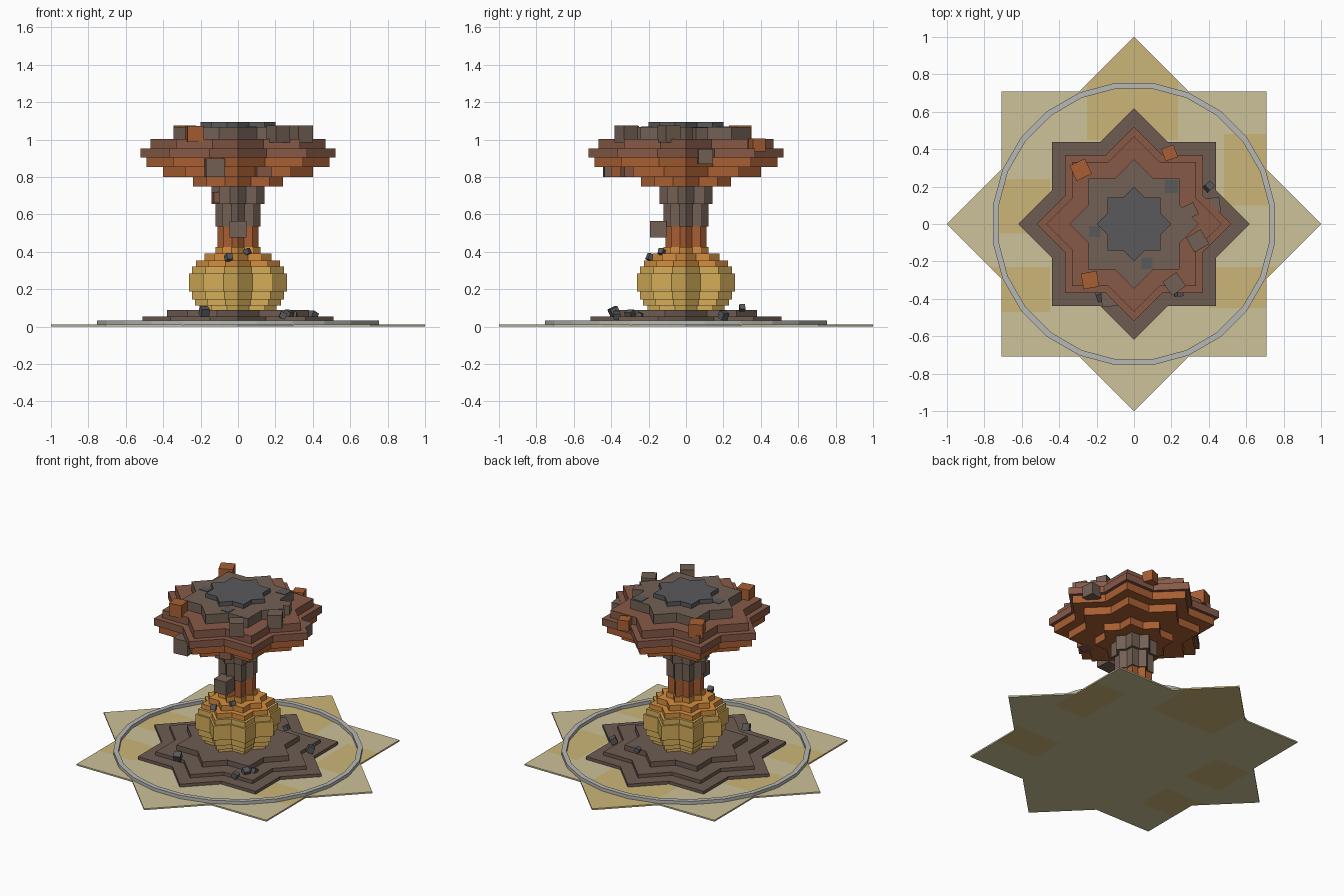
import bpy, bmesh, math
from mathutils import Vector, Matrix

cube = bpy.data.objects.get("Cube")
if cube:
    bpy.data.objects.remove(cube, do_unlink=True)


def material(name, srgb):
    col = [c / 12.92 if c <= 0.04045 else ((c + 0.055) / 1.055) ** 2.4 for c in srgb] + [1.0]
    m = bpy.data.materials.new(name)
    m.use_nodes = True
    m.diffuse_color = col
    bsdf = next(n for n in m.node_tree.nodes if n.type == 'BSDF_PRINCIPLED')
    bsdf.inputs["Base Color"].default_value = col
    bsdf.inputs["Roughness"].default_value = 0.9
    return m


SAND = material("pale sand", (0.80, 0.76, 0.60))
OCHRE = material("ochre sand", (0.80, 0.71, 0.47))
RING = material("ring grey", (0.72, 0.72, 0.71))
DIRT = material("dirt brown", (0.43, 0.36, 0.32))
GOLD = material("fire gold", (0.84, 0.68, 0.35))
AMBER = material("fire amber", (0.84, 0.56, 0.25))
RUST = material("rust orange", (0.66, 0.37, 0.20))
RED = material("red brown", (0.53, 0.35, 0.28))
SMOKE = material("smoke brown", (0.45, 0.38, 0.33))
COAL = material("charcoal grey", (0.35, 0.35, 0.36))


def finish(name, bm, *mats):
    bmesh.ops.recalc_face_normals(bm, faces=bm.faces)
    me = bpy.data.meshes.new(name)
    bm.to_mesh(me)
    bm.free()
    for m in mats:
        me.materials.append(m)
    ob = bpy.data.objects.new(name, me)
    bpy.context.collection.objects.link(ob)
    return ob


def add_star(bm, r, z0, z1):
    """Eight-pointed star prism: the outline of two crossed squares."""
    inner = r * math.cos(math.pi / 4) / math.cos(math.pi / 8)
    vs = []
    for i in range(16):
        d = inner if i % 2 else r
        a = i * math.pi / 8
        vs.append(bm.verts.new((d * math.cos(a), d * math.sin(a), z0)))
    face = bm.faces.new(vs)
    ext = bmesh.ops.extrude_face_region(bm, geom=[face], use_keep_orig=True)
    top = [g for g in ext["geom"] if isinstance(g, bmesh.types.BMVert)]
    bmesh.ops.translate(bm, verts=top, vec=(0, 0, z1 - z0))


def star_stack(name, mat, layers):
    bm = bmesh.new()
    for r, z0, z1 in layers:
        add_star(bm, r, z0, z1)
    return finish(name, bm, mat)


def block(name, mat, loc, size, turn=0, tilt=0):
    bm = bmesh.new()
    rot = Matrix.Rotation(math.radians(turn), 4, 'Z') @ Matrix.Rotation(math.radians(tilt), 4, 'X')
    size = size if isinstance(size, tuple) else (size,) * 3
    bmesh.ops.create_cube(bm, size=1, matrix=Matrix.Translation(loc) @ rot @ Matrix.Diagonal((*size, 1)))
    return finish(name, bm, mat)


# Ground star with ochre patches cut into it
patches = [(-0.25, 0.235, 0.45, 1.0), (-0.72, -0.45, -0.05, 0.24), (-0.80, -0.45, -0.47, -0.23),
           (0.48, 0.72, 0.10, 0.48), (0.40, 0.76, -0.45, -0.23)]
bm = bmesh.new()
add_star(bm, 1.0, 0.0, 0.01)
for x0, x1, y0, y1 in patches:
    for co, no in (((x0, 0, 0), (1, 0, 0)), ((x1, 0, 0), (1, 0, 0)),
                   ((0, y0, 0), (0, 1, 0)), ((0, y1, 0), (0, 1, 0))):
        bmesh.ops.bisect_plane(bm, geom=bm.verts[:] + bm.edges[:] + bm.faces[:],
                               plane_co=co, plane_no=no)
for f in bm.faces:
    c = f.calc_center_median()
    f.material_index = int(any(a < c.x < b and d < c.y < e for a, b, d, e in patches))
finish("ground", bm, SAND, OCHRE)

# Shock ring
bm = bmesh.new()
N = 24
rows = []
for r, z in ((0.761, 0.01), (0.761, 0.032), (0.73, 0.032), (0.73, 0.01)):
    rows.append([bm.verts.new((r * math.cos((i + 0.5) * math.tau / N),
                               r * math.sin((i + 0.5) * math.tau / N), z)) for i in range(N)])
for k in range(4):
    a, b = rows[k], rows[(k + 1) % 4]
    for i in range(N):
        j = (i + 1) % N
        bm.faces.new((a[i], a[j], b[j], b[i]))
finish("shock_ring", bm, RING)

# Stepped dirt mound
star_stack("dirt_mound", DIRT, [(0.62, 0.01, 0.03), (0.51, 0.03, 0.053), (0.38, 0.053, 0.088)])

# Fireball
star_stack("fireball", GOLD, [(0.205, 0.088, 0.112), (0.23, 0.112, 0.144), (0.247, 0.144, 0.187),
                              (0.263, 0.187, 0.285), (0.247, 0.285, 0.32)])
star_stack("fireball_crown", AMBER, [(0.225, 0.32, 0.353), (0.18, 0.353, 0.39), (0.12, 0.39, 0.425)])

# Stem
star_stack("stem_base", RUST, [(0.11, 0.425, 0.535)])
star_stack("stem", SMOKE, [(0.12, 0.535, 0.655), (0.142, 0.655, 0.75)])

# Cap
star_stack("cap_underside", RUST, [(0.24, 0.75, 0.80), (0.40, 0.80, 0.852), (0.49, 0.852, 0.904)])
star_stack("cap_rim", RED, [(0.52, 0.904, 0.952), (0.468, 0.952, 1.004)])
star_stack("cap_crown", SMOKE, [(0.345, 1.004, 1.066)])
star_stack("cap_top", COAL, [(0.20, 1.066, 1.095)])
for i, (x, y, s) in enumerate([(0.20, 0.20, 0.07), (0.07, -0.21, 0.06), (-0.21, -0.04, 0.06)]):
    block(f"soot_patch_{i}", COAL, (x, y, 1.066), (s, s, 0.006))

# Blocks breaking out of the cap and stem
chunks = [(RUST, -0.235, -0.30, 1.03, 0.085, 10), (RUST, -0.285, 0.29, 1.03, 0.09, 25),
          (SMOKE, 0.215, -0.32, 1.03, 0.09, 35), (SMOKE, 0.34, -0.09, 1.03, 0.09, 30),
          (SMOKE, 0.30, 0.07, 1.03, 0.07, 25), (RUST, 0.19, 0.38, 0.97, 0.07, 20),
          (SMOKE, -0.125, -0.39, 0.85, 0.10, 5), (RED, 0.13, -0.30, 0.84, 0.08, 15),
          (SMOKE, 0.42, 0.10, 0.91, 0.08, 8), (SMOKE, 0.0, -0.148, 0.52, 0.09, 0),
          (RED, -0.105, -0.03, 0.69, 0.06, 12)]
for i, (m, x, y, z, s, turn) in enumerate(chunks):
    block(f"smoke_block_{i}", m, (x, y, z), s, turn)

# Loose rocks on the mound and crown
rocks = [(-0.18, -0.385, 0.08, 0.045), (0.27, -0.30, 0.065, 0.04), (0.24, -0.37, 0.06, 0.035),
         (0.40, 0.20, 0.06, 0.04), (0.30, -0.25, 0.06, 0.03), (-0.05, -0.19, 0.37, 0.035),
         (0.05, -0.13, 0.40, 0.03), (0.15, 0.30, 0.10, 0.03)]
for i, (x, y, z, s) in enumerate(rocks):
    block(f"rock_{i}", COAL, (x, y, z), s, 20 + 37 * i, 25)
